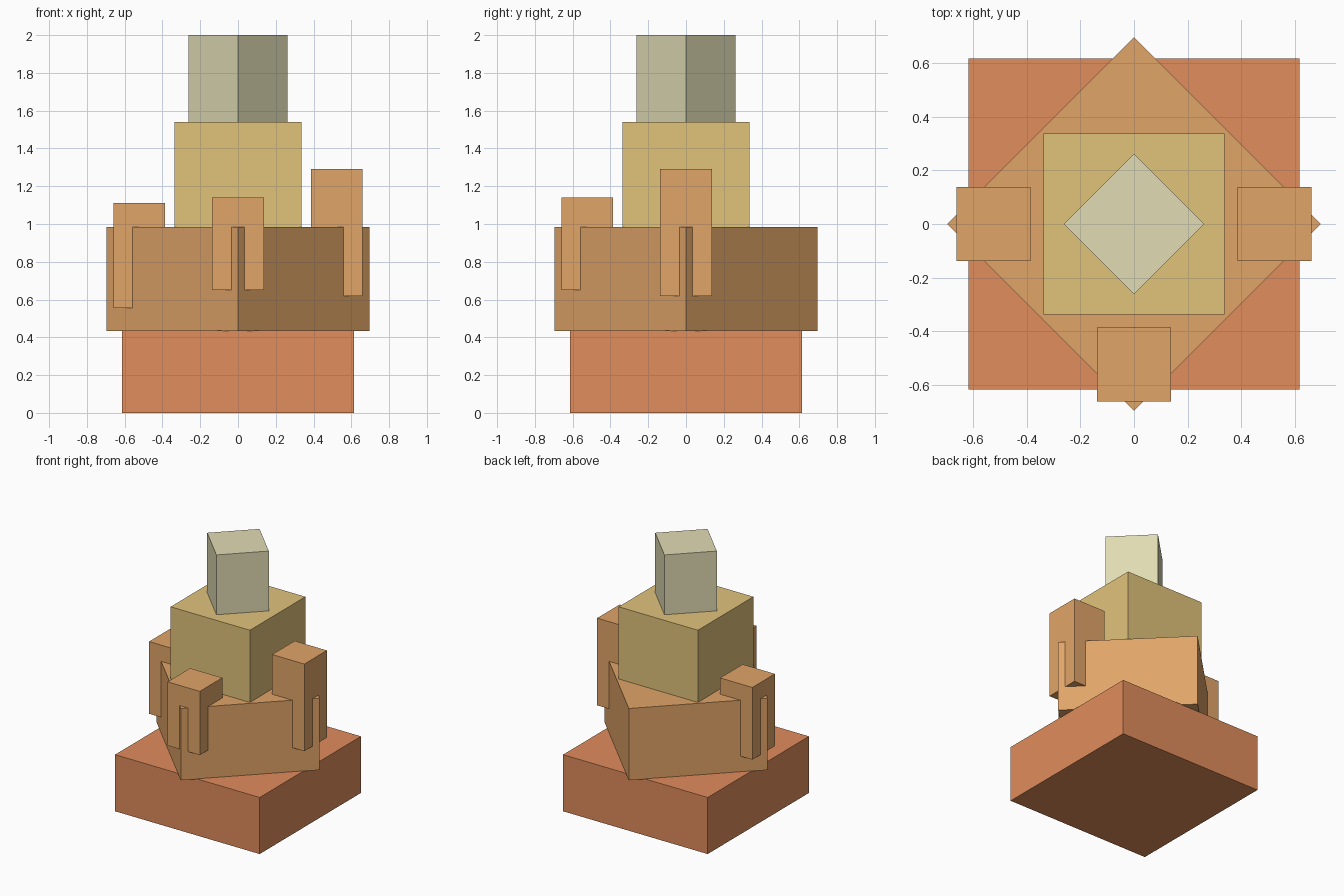
import bpy
import math

cube = bpy.data.objects.get("Cube")
if cube:
    bpy.data.objects.remove(cube, do_unlink=True)


def make_material(name, rgb):
    mat = bpy.data.materials.new(name)
    mat.use_nodes = True
    color = (*rgb, 1.0)
    mat.diffuse_color = color
    bsdf = next(n for n in mat.node_tree.nodes if n.type == 'BSDF_PRINCIPLED')
    bsdf.inputs["Base Color"].default_value = color
    return mat


def make_block(name, mat, width, bottom, top, x=0, y=0, turn=0):
    """Square block between two heights, optionally turned about z."""
    bpy.ops.mesh.primitive_cube_add(size=1, location=(x, y, (bottom + top) / 2))
    obj = bpy.context.object
    obj.name = name
    obj.scale = (width, width, top - bottom)
    obj.rotation_euler.z = turn
    bpy.ops.object.transform_apply(location=False, rotation=True, scale=True)
    obj.data.materials.append(mat)
    return obj


terracotta = make_material("terracotta", (0.75, 0.266, 0.107))
tan = make_material("tan", (0.75, 0.376, 0.138))
sand = make_material("sand", (0.75, 0.546, 0.198))
cream = make_material("cream", (0.745, 0.708, 0.451))

# Stacked tiers, every second one turned to a diamond
diamond = math.pi / 4
make_block("base_tier", terracotta, 1.23, 0, 0.435)
make_block("second_tier", tan, 0.695 * math.sqrt(2), 0.433, 0.985, turn=diamond)
make_block("third_tier", sand, 0.674, 0.985, 1.54)
make_block("top_tier", cream, 0.262 * math.sqrt(2), 1.54, 2, turn=diamond)

# Small blocks set over three corners of the second tier
offset = 0.523
make_block("right_block", tan, 0.274, 0.555, 1.11, x=-offset)
make_block("left_block", tan, 0.274, 0.62, 1.29, x=offset)
make_block("front_block", tan, 0.274, 0.65, 1.14, y=-offset)
